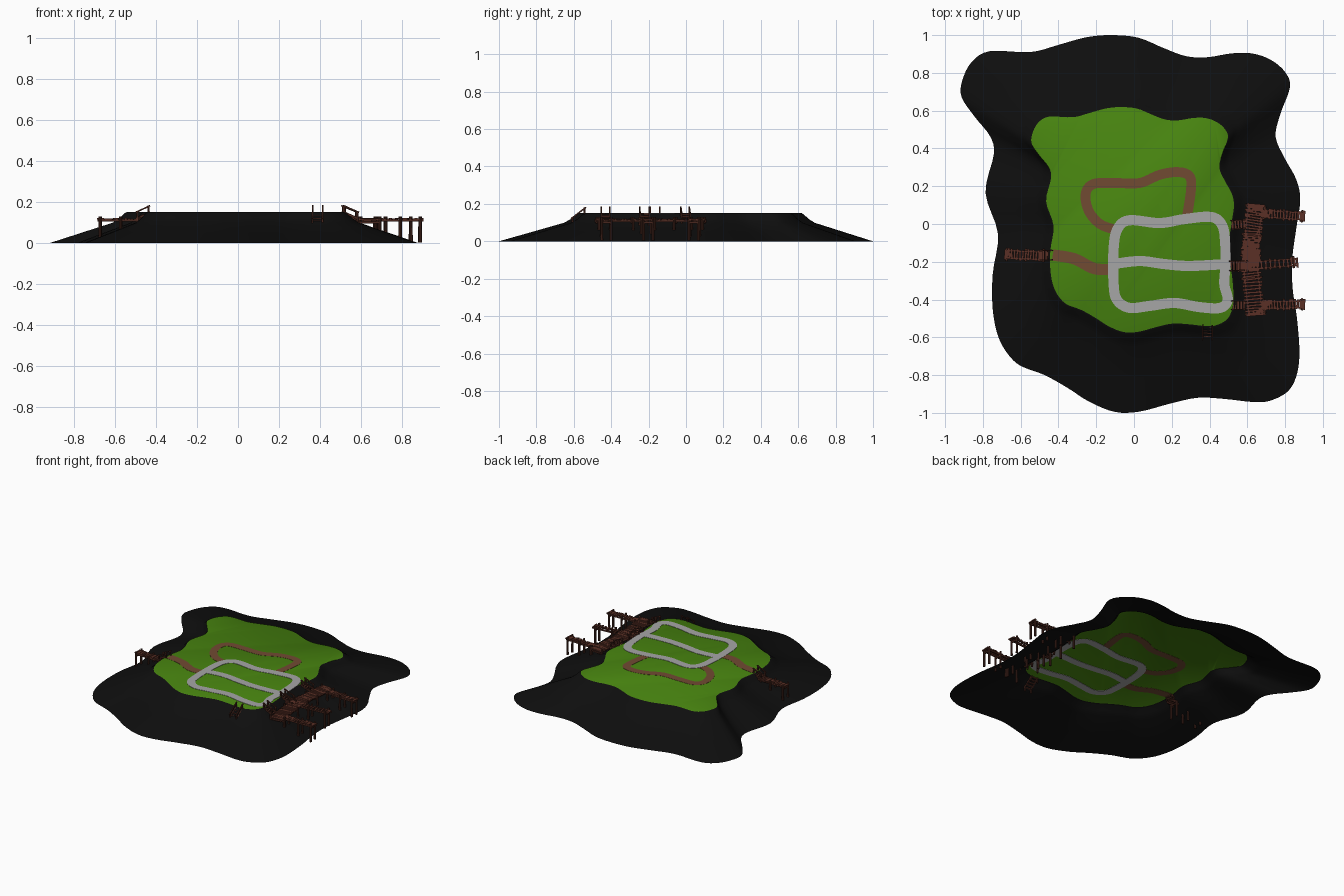
import bpy, bmesh, math, random
from mathutils import Vector, Matrix

if "Cube" in bpy.data.objects:
    bpy.data.objects.remove(bpy.data.objects["Cube"])

random.seed(4)
TOP = 0.15     # plateau height
DECK = 0.117   # dock surface height


def material(name, rgb):
    m = bpy.data.materials.new(name)
    m.diffuse_color = (*rgb, 1)
    m.use_nodes = True
    m.node_tree.nodes["Principled BSDF"].inputs["Base Color"].default_value = m.diffuse_color
    return m


ROCK = material("black rock", (0.0045, 0.0045, 0.0045))
GRASS = material("green grass", (0.065, 0.235, 0.005))
STONE = material("grey paving", (0.38, 0.38, 0.38))
DIRT = material("brown dirt", (0.165, 0.07, 0.032))
PLANK = material("red brown planks", (0.105, 0.03, 0.019))
POST = material("dark timber", (0.065, 0.02, 0.013))


def finish(name, bm, mats, smooth=False):
    me = bpy.data.meshes.new(name)
    bm.to_mesh(me)
    bm.free()
    ob = bpy.data.objects.new(name, me)
    bpy.context.collection.objects.link(ob)
    for m in mats:
        me.materials.append(m)
    if smooth:
        bpy.context.view_layer.objects.active = ob
        ob.select_set(True)
        bpy.ops.object.shade_smooth_by_angle(angle=math.radians(40))
        ob.select_set(False)
    return ob


def spline(pts, n, closed=False):
    """Catmull-Rom curve through 2D points."""
    p = [Vector(q) for q in pts]
    k = len(p)
    get = (lambda i: p[i % k]) if closed else (lambda i: p[max(0, min(k - 1, i))])
    out = []
    for i in range(k if closed else k - 1):
        a, b, c, d = (get(i + j) for j in (-1, 0, 1, 2))
        for s in range(n):
            t = s / n
            out.append(0.5 * (2 * b + (c - a) * t + (2 * a - 5 * b + 4 * c - d) * t * t
                              + (3 * b - a - 3 * c + d) * t ** 3))
    return out if closed else out + [p[-1]]


# ---- island: one shoreline, scaled inward up the slope ----
shore = [(-.91, .757), (-.86, .857), (-.763, .915), (-.55, .91), (-.404, .947), (-.26, .987),
         (-.13, 1), (.02, .987), (.16, .93), (.277, .888), (.39, .883), (.515, .903),
         (.626, .903), (.726, .868), (.8, .804), (.826, .725), (.774, .58), (.75, .46),
         (.8, .344), (.858, .238), (.88, .13), (.858, -.03), (.838, -.185), (.84, -.344),
         (.863, -.5), (.876, -.69), (.858, -.81), (.81, -.89), (.715, -.937), (.626, -.942),
         (.478, -.926), (.335, -.92), (.187, -.952), (.03, -.993), (-.1, -.995), (-.235, -.942),
         (-.351, -.868), (-.473, -.8), (-.6, -.751), (-.668, -.688), (-.72, -.593),
         (-.748, -.45), (-.748, -.265), (-.72, -.053), (-.786, .165), (-.742, .37),
         (-.763, .466), (-.842, .566), (-.912, .67)]
outline = spline(shore[::-1], 4, True)
bm = bmesh.new()
rings = []
for s, z in ((1, 0), (.83, .051), (.67, .099), (.635, .12), (.607, .145), (.597, TOP)):
    f = (1 - s) / .403
    rings.append([bm.verts.new((p.x * s + .004 * f, p.y * s + .022 * f, z)) for p in outline])
for lo, hi in zip(rings, rings[1:]):
    for i in range(len(lo)):
        j = (i + 1) % len(lo)
        bm.faces.new((lo[i], lo[j], hi[j], hi[i]))
bm.faces.new(rings[-1]).material_index = 1
finish("island", bm, [ROCK, GRASS], True)


# ---- paths: thin plates set through the lawn, seen from both sides ----
def path(name, pts, width, half, mat, closed=False):
    c = spline(pts, 6, closed)
    k = len(c)
    bm = bmesh.new()
    rows = []
    for i, p in enumerate(c):
        a = c[(i - 1) % k] if closed else c[max(i - 1, 0)]
        b = c[(i + 1) % k] if closed else c[min(i + 1, k - 1)]
        t = (b - a).normalized()
        n = Vector((-t.y, t.x)) * width / 2
        rows.append([bm.verts.new((p.x + e * n.x, p.y + e * n.y, TOP + h))
                     for e, h in ((1, half), (-1, half), (-1, -half), (1, -half))])
    for i in range(k if closed else k - 1):
        r, q = rows[i], rows[(i + 1) % k]
        for j in range(4):
            bm.faces.new((r[j], r[(j + 1) % 4], q[(j + 1) % 4], q[j]))
    bmesh.ops.recalc_face_normals(bm, faces=bm.faces)
    finish(name, bm, [mat])


path("paved_loop", [(-.024, .02), (.135, .005), (.267, .026), (.41, .037), (.468, -.01),
     (.483, -.106), (.485, -.21), (.478, -.317), (.496, -.4), (.457, -.444), (.346, -.44),
     (.214, -.418), (.08, -.434), (-.024, -.444), (-.09, -.402), (-.108, -.317),
     (-.108, -.13), (-.087, -.026)], .054, .002, STONE, True)
path("paved_crossing", [(-.108, -.212), (.03, -.196), (.16, -.212), (.293, -.222),
     (.485, -.212)], .054, .002, STONE)
path("dirt_loop", [(-.1, -.03), (-.18, 0), (-.24, .07), (-.256, .16), (-.214, .212),
     (-.1, .217), (.03, .217), (.135, .26), (.23, .275), (.293, .254), (.302, .185),
     (.28, .035)], .052, .0012, DIRT)
path("dirt_track", [(-.43, -.164), (-.314, -.185), (-.21, -.236), (-.1, -.24)], .06, .0012, DIRT)


# ---- timber helpers ----
def beam(bm, a, b, w, h, mat=0):
    """Box running from a to b, w wide and h deep."""
    a, b = Vector(a), Vector(b)
    d = b - a
    side = Vector((0, 0, 1)).cross(d)
    side = side.normalized() if side.length > 1e-6 else Vector((1, 0, 0))
    x = d.normalized()
    m = Matrix((x, side, x.cross(side))).transposed().to_4x4()
    m = Matrix.Translation((a + b) / 2) @ m @ Matrix.Diagonal((d.length, w, h, 1))
    vs = bmesh.ops.create_cube(bm, size=1, matrix=m)["verts"]
    for f in {f for v in vs for f in v.link_faces}:
        f.material_index = mat


def post(bm, x, y, z0, z1):
    r = bmesh.ops.create_cone(bm, cap_ends=True, segments=8, radius1=.008, radius2=.007,
                              depth=z1 - z0, matrix=Matrix.Translation((x, y, (z0 + z1) / 2)))
    for f in {f for v in r["verts"] for f in v.link_faces}:
        f.material_index = 1


def dock(name, pts, width, posts, pitch=.013):
    """Uneven crosswise planks on two bearers, with post pairs at given fractions."""
    c = spline(pts, 8)
    bm = bmesh.new()

    def at(f):
        u = max(0, min(.9999, f)) * (len(c) - 1)
        i = int(u)
        t = (c[i + 1] - c[i]).normalized()
        return c[i].lerp(c[i + 1], u - i), Vector((-t.y, t.x))

    length = sum((b - a).length for a, b in zip(c, c[1:]))
    n = round(length / pitch)
    for i in range(n):
        p, s = at((i + .5) / n)
        t = Vector((s.y, -s.x)) * random.uniform(-.003, .003)
        z = DECK + random.uniform(-.002, .002)
        a = p + s * (width / 2 + random.uniform(-.005, .005)) + t
        b = p - s * (width / 2 + random.uniform(-.005, .005)) - t
        beam(bm, (*a, z), (*b, z), pitch * .86, .006)
    for e in (-.36, .36):
        for i in range(6):
            (p, s), (q, r) = at(i / 6), at((i + 1) / 6)
            beam(bm, (*(p + s * width * e), DECK - .008), (*(q + r * width * e), DECK - .008),
                 .008, .01, 1)
    for f in posts:
        p, s = at(f)
        for e in (-.5, .5):
            q = p + s * width * e
            post(bm, q.x, q.y, 0.003, DECK + .012)
        a, b = p + s * width * .55, p - s * width * .55
        beam(bm, (*a, DECK - .017), (*b, DECK - .017), .009, .01, 1)
    finish(name, bm, [PLANK, POST])


dock("main_dock", [(.645, .105), (.622, -.09), (.62, -.25), (.645, -.485)], .1,
     (.03, .28, .5, .72, .97))
dock("north_jetty", [(.68, .055), (.905, .04)], .05, (.05, .5, .9))
dock("middle_jetty", [(.52, -.225), (.6, -.222), (.87, -.2)], .05, (.5, .72, .93))
dock("south_jetty", [(.68, -.43), (.905, -.425)], .05, (.05, .5, .9))
dock("west_jetty", [(-.44, -.168), (-.56, -.165), (-.685, -.16)], .056, (.2, .55, .93))


# ---- stairs with slanting handrails down from the lawn ----
def stairs(name, top, bottom, width, steps=5):
    top, bottom = Vector(top), Vector(bottom)
    flat = (bottom - top).xy.normalized()
    s = Vector((-flat.y, flat.x, 0))
    bm = bmesh.new()
    for i in range(steps):
        p = top.lerp(bottom, (i + .5) / steps)
        w = width / 2 + random.uniform(-.003, .005)
        beam(bm, p + s * w, p - s * w, .012, .005)
    up = Vector((0, 0, .032))
    for e in (-.5, .5):
        o = s * width * e
        beam(bm, top + o, bottom + o, .006, .01, 1)
        beam(bm, top + o + up, bottom + o + up, .007, .007, 1)
        for f in (.1, .9):
            p = top.lerp(bottom, f) + o
            beam(bm, p - up * .9, p + up * 1.15, .008, .008, 1)
    finish(name, bm, [PLANK, POST])


stairs("front_stairs", (.39, -.535, TOP), (.388, -.615, .088), .05)
stairs("north_stairs", (.515, -.005, TOP), (.59, 0, DECK), .045)
stairs("middle_stairs", (.505, -.222, TOP), (.585, -.22, DECK), .05)
stairs("south_stairs", (.515, -.43, TOP), (.59, -.43, DECK), .045)
stairs("west_stairs", (-.43, -.165, TOP), (-.5, -.166, DECK), .05)
